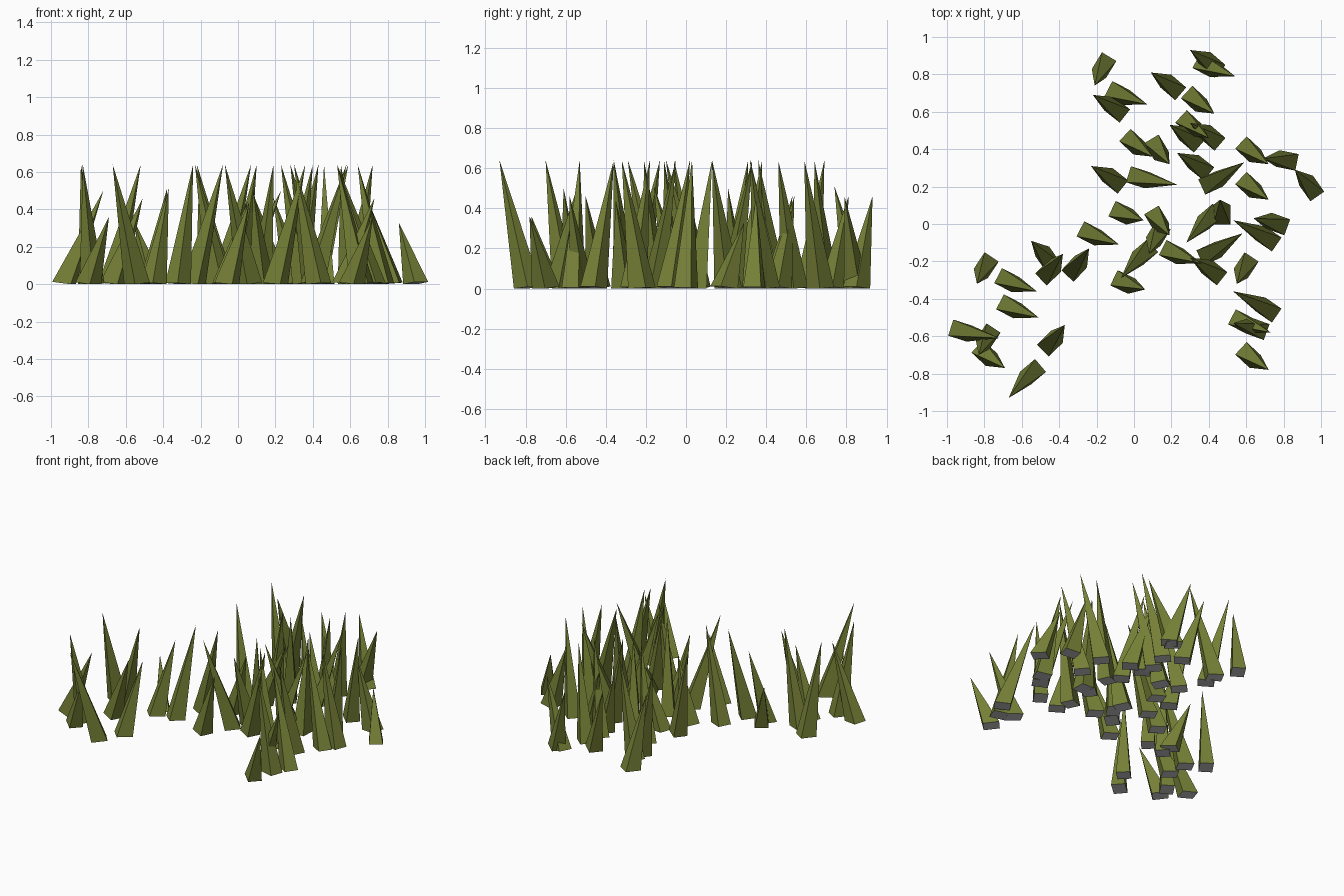
import bpy, bmesh, math
from mathutils import Matrix, Vector

if "Cube" in bpy.data.objects:
    bpy.data.objects.remove(bpy.data.objects["Cube"])


def material(name, rgb):
    m = bpy.data.materials.new(name)
    m.diffuse_color = (*rgb, 1)
    m.use_nodes = True
    m.node_tree.nodes["Principled BSDF"].inputs["Base Color"].default_value = m.diffuse_color
    return m


OLIVE = material("olive_green", (0.178, 0.215, 0.037))
GREY = material("root_grey", (0.55, 0.54, 0.56))


def add_blade(bm, tip, lean, height, length=0.105, width=0.09):
    """Four-sided spike: a slightly tilted rectangular root drawn out to a point."""
    yaw = math.atan2(lean[1], lean[0]) - 0.12
    tilt = 0.3 * math.atan2(math.hypot(*lean), height)
    rot = Matrix.Rotation(yaw, 3, 'Z') @ Matrix.Rotation(tilt, 3, 'Y')
    lift = length / 2 * math.sin(tilt)          # lowest root edge sits on z = 0
    root = Vector((tip[0] - lean[0], tip[1] - lean[1], lift))
    base = [bm.verts.new(root + rot @ Vector((sx * length / 2, sy * width / 2, 0)))
            for sx, sy in ((-1, -1), (1, -1), (1, 1), (-1, 1))]
    apex = bm.verts.new((tip[0], tip[1], height))
    bm.faces.new(base[::-1]).material_index = 1
    for i in range(4):
        bm.faces.new((base[i], base[(i + 1) % 4], apex))


def blades(name, lean, height, tips):
    """One object holding all blades with the same lean and height."""
    bm = bmesh.new()
    for tip in tips:
        add_blade(bm, tip, lean, height)
    mesh = bpy.data.meshes.new(name)
    bm.to_mesh(mesh)
    bm.free()
    mesh.materials.append(OLIVE)
    mesh.materials.append(GREY)
    bpy.context.collection.objects.link(bpy.data.objects.new(name, mesh))


# blades leaning to the right
blades("tall_right_blades", (.16, -.06), .64,
       [(.07, .64), (-.52, -.36), (-.08, -.11), (.36, -.21)])
blades("medium_right_blades", (.16, -.06), .46,
       [(.54, .79), (-.51, -.50), (.73, -.58)])
blades("long_right_blades", (.21, -.04), .50, [(-.72, -.61), (.23, .21)])
blades("low_right_blades", (.12, -.04), .44, [(.05, .02), (.06, -.35)])

# blades leaning to the front right
blades("tall_front_right_blades", (.11, -.08), .64,
       [(.43, .59), (.72, .32), (.72, .13), (.40, .46), (.10, .36)])
blades("low_front_right_blades", (.11, -.08), .36, [(-.69, -.77), (.72, -.78)])
blades("steep_front_right_blades", (.07, -.09), .64, [(.19, .32), (.19, -.06)])

# blades leaning to the front and front left
blades("tall_front_blades", (-.05, -.10), .64,
       [(-.83, -.70), (.55, -.32), (-.84, -.32)])
blades("medium_front_blades", (-.05, -.11), .51, [(-.21, .74), (.08, -.16)])
blades("tall_front_left_blades", (-.13, -.14), .64,
       [(-.67, -.93), (.28, -.10), (-.07, -.29)])

# blades leaning to the back right
blades("tall_back_right_blades", (.18, .11), .64, [(.59, .33), (.58, -.05)])
blades("steep_back_right_blades", (.08, .11), .64, [(-.24, -.13)])
blades("medium_back_right_blades", (.08, .10), .51, [(-.37, -.54), (-.38, -.16)])

# blades leaning to the back left
blades("tall_back_left_blades", (-.13, .08), .64,
       [(-.22, .69), (-.23, .31), (.23, .38), (.30, -.18)])
blades("medium_back_left_blades", (-.12, .08), .46,
       [(.30, .93), (.19, .53), (.30, .54), (.09, .81)])
blades("long_back_left_blades", (-.19, .10), .64, [(.53, -.36), (.53, .02)])
blades("tall_left_blades", (-.13, .03), .64, [(.64, .03), (.53, -.53)])
blades("medium_left_blade", (-.13, .01), .46, [(.69, .35)])
blades("low_back_left_blades", (-.09, .10), .33, [(.86, .29), (-.55, -.09)])
blades("upright_blade", (-.01, .08), .64, [(.46, .13)])
